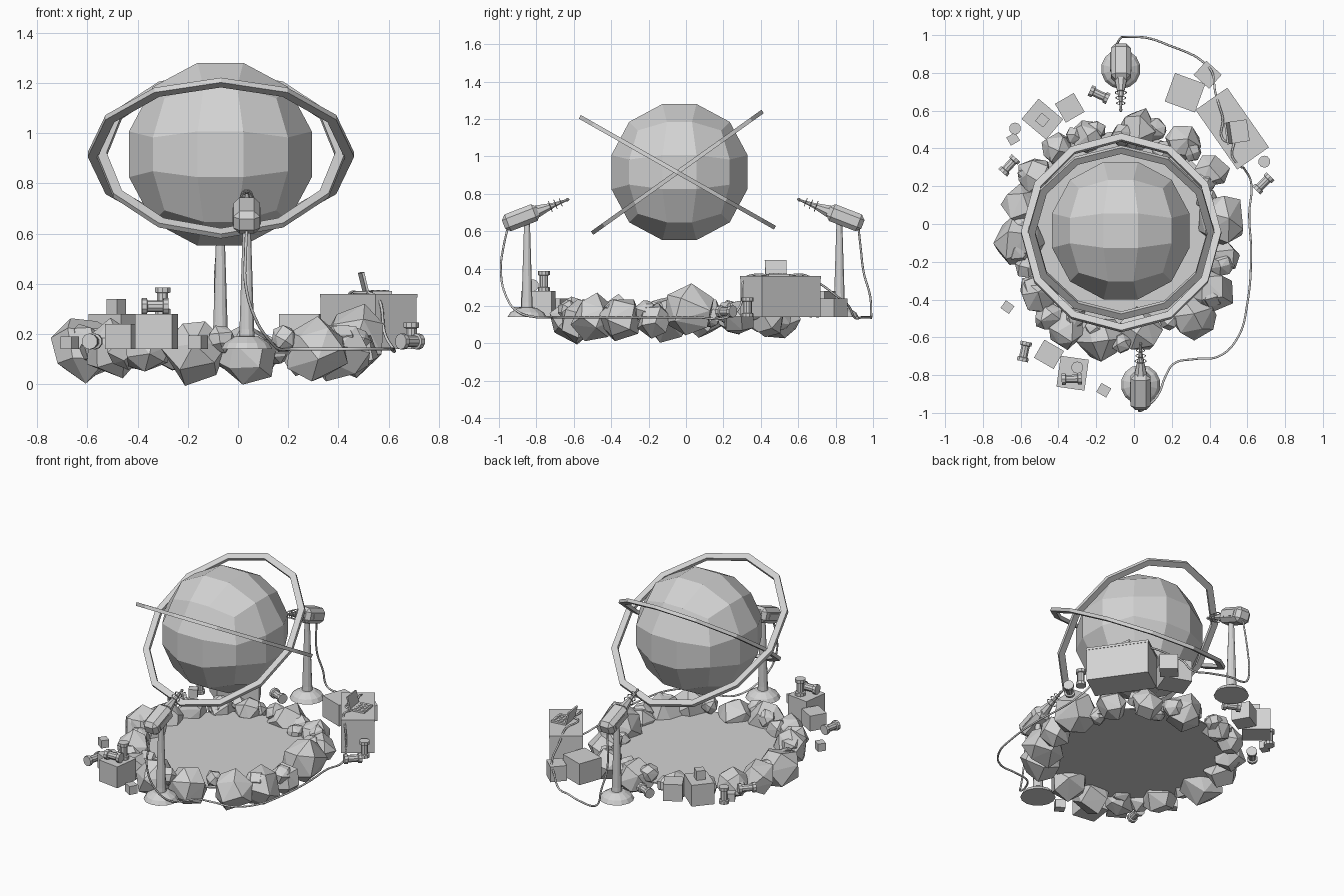
import bpy, bmesh, math, random
from mathutils import Vector, Matrix

if "Cube" in bpy.data.objects:
    bpy.data.objects.remove(bpy.data.objects["Cube"])

random.seed(4)
GROUND = 0.14

grey = bpy.data.materials.new("plain_grey")
grey.diffuse_color = (0.65, 0.65, 0.65, 1)
grey.use_nodes = True
grey.node_tree.nodes["Principled BSDF"].inputs["Base Color"].default_value = grey.diffuse_color


def finish(bm, name, matrix=Matrix()):
    bmesh.ops.remove_doubles(bm, verts=bm.verts, dist=0.0002)
    bmesh.ops.recalc_face_normals(bm, faces=bm.faces)
    me = bpy.data.meshes.new(name)
    bm.to_mesh(me)
    bm.free()
    me.materials.append(grey)
    ob = bpy.data.objects.new(name, me)
    ob.matrix_world = matrix
    bpy.context.collection.objects.link(ob)
    return ob


def place(loc, deg=0):
    return Matrix.Translation(loc) @ Matrix.Rotation(math.radians(deg), 4, 'Z')


def aim(loc, direction):
    return Matrix.Translation(loc) @ Vector(direction).to_track_quat('Z', 'Y').to_matrix().to_4x4()


def lathe(name, profile, sides, matrix):
    """Spin (radius, height) points around local z."""
    bm = bmesh.new()
    a = math.pi / sides
    vs = [bm.verts.new((r * math.cos(a), r * math.sin(a), z)) for r, z in profile]
    es = [bm.edges.new(p) for p in zip(vs, vs[1:])]
    bmesh.ops.spin(bm, geom=vs + es, cent=(0, 0, 0), axis=(0, 0, 1),
                   angle=math.tau, steps=sides)
    return finish(bm, name, matrix)


def box(name, size, matrix, bevel=0):
    bm = bmesh.new()
    bmesh.ops.create_cube(bm, size=1)
    bmesh.ops.scale(bm, vec=size, verts=bm.verts)
    if bevel:
        bmesh.ops.bevel(bm, geom=bm.edges[:], offset=bevel, segments=1, affect='EDGES')
    return finish(bm, name, matrix)


def crate(name, x, y, w, d, h, deg, z=GROUND):
    return box(name, (w, d, h), place((x, y, z + h / 2), deg))


def barrel(x, y, z=GROUND, deg=None):
    """Canister with end flanges; standing unless an angle is given."""
    p = [(0, -.053), (.032, -.053), (.032, -.033), (.023, -.03),
         (.023, .03), (.032, .033), (.032, .053), (0, .053)]
    if deg is None:
        lathe("standing_canister", p, 10, Matrix.Translation((x, y, z + .053)))
    else:
        a = math.radians(deg)
        lathe("lying_canister", p, 10, aim((x, y, z + .031), (math.cos(a), math.sin(a), 0)))


def cable(name, pts):
    cu = bpy.data.curves.new(name, 'CURVE')
    cu.dimensions = '3D'
    cu.bevel_depth = 0.006
    cu.bevel_resolution = 1
    cu.resolution_u = 6
    cu.use_fill_caps = True
    sp = cu.splines.new('BEZIER')
    sp.bezier_points.add(len(pts) - 1)
    for bp, co in zip(sp.bezier_points, pts):
        bp.co = co
        bp.handle_left_type = bp.handle_right_type = 'AUTO'
    cu.materials.append(grey)
    bpy.context.collection.objects.link(bpy.data.objects.new(name, cu))


# Floating globe: cube grid pushed out to a sphere
bm = bmesh.new()
bmesh.ops.create_cube(bm, size=2)
bmesh.ops.subdivide_edges(bm, edges=bm.edges, cuts=2, use_grid_fill=True)
for v in bm.verts:
    v.co = Vector([c if abs(c) > .9 else math.copysign(.25, c) for c in v.co]).normalized() * .386
finish(bm, "globe", Matrix.Translation((-.07, -.035, .916)))


# Two tilted twelve-sided rings
def ring(name, rx, ry, tilt):
    bm = bmesh.new()
    rows = []
    for i in range(12):
        c, s = math.cos(i * math.tau / 12), math.sin(i * math.tau / 12)
        rows.append([bm.verts.new(((rx - k) * c, (ry - k) * s, z))
                     for k, z in ((0, -.011), (0, .011), (.04, .011), (.04, -.011))])
    for i in range(12):
        a, b = rows[i], rows[(i + 1) % 12]
        for j in range(4):
            k = (j + 1) % 4
            bm.faces.new((a[j], b[j], b[k], a[k]))
    finish(bm, name, Matrix.Translation((-.068, -.046, .915))
           @ Matrix.Rotation(math.radians(tilt), 4, 'X'))


ring("outer_ring", .53, .6, -29.6)
ring("inner_ring", .495, .56, 35.5)

# Flat pool floor
lathe("pool_floor", [(0, -.004), (.54, -.004), (.54, .004), (0, .004)], 32,
      Matrix.Translation((-.07, -.05, .125)))


# Rocks around the pool: hulls of jittered points on a ball
def rock(x, y, z, r):
    bm = bmesh.new()
    n = random.randint(13, 18)
    turn = random.uniform(0, 6)
    for i in range(n):
        h = 1 - 2 * (i + .5) / n
        a = i * 2.39996 + turn + random.uniform(-.25, .25)
        w = math.sqrt(1 - h * h)
        bm.verts.new(Vector((w * math.cos(a), w * math.sin(a), h)) * r * random.uniform(.9, 1.1))
    bmesh.ops.convex_hull(bm, input=bm.verts)
    spin = Matrix.Rotation(random.uniform(0, 3), 4, Vector((1, random.random(), .3)))
    finish(bm, "rock", Matrix.Translation((x, y, z)) @ spin)


for spot in [(.02, .49, .13, .12), (-.25, .46, .14, .09), (.26, .43, .13, .1),
             (.4, .28, .14, .1), (.46, .02, .175, .14), (.47, -.17, .13, .1),
             (.41, -.35, .13, .125), (.31, -.49, .13, .13), (.03, -.57, .12, .125),
             (-.17, -.6, .13, .13), (-.36, -.56, .14, .1), (-.5, -.37, .14, .115),
             (-.61, -.09, .14, .135), (-.59, .1, .14, .11), (-.52, .26, .14, .1),
             (-.41, .4, .14, .085)]:
    rock(*spot)
for i in range(26):
    a = (i + random.uniform(.2, .8)) / 26 * math.tau
    d = random.uniform(.49, .59)
    rock(-.07 + d * math.cos(a), -.05 + d * math.sin(a),
         random.uniform(.13, .18), random.uniform(.05, .08))


# Emitter stands, facing the globe from front and back
def emitter(x, y, face):
    lathe("stand_foot", [(0, 0), (.105, 0), (.09, .025), (.05, .05), (0, .055)], 14,
          Matrix.Translation((x, y, GROUND)))
    lathe("stand_post", [(.034, 0), (.03, .05), (.016, .48), (0, .48)], 12,
          Matrix.Translation((x, y, GROUND + .03)))
    m = aim((x, y - .025 * face, .675), (0, face * .93, .36))
    box("emitter_body", (.106, .096, .2), m @ Matrix.Translation((0, 0, -.008)), .024)
    lathe("emitter_nozzle", [(.036, .085), (.03, .11), (.014, .18), (.006, .25), (.01, .257),
                             (.006, .267), (0, .27)], 8, m)
    for t, r in ((.16, .03), (.19, .026), (.22, .022)):
        lathe("nozzle_coil", [(r, t - .002), (r + .003, t), (r, t + .002),
                              (r - .003, t), (r, t - .002)], 12, m)
    for s in (-1, 1):
        box("emitter_side_panel", (.006, .034, .1),
            m @ Matrix.Translation((s * .053, 0, -.015)))


emitter(.035, -.85, 1)
emitter(-.07, .82, -1)

# Cables from the emitters to the big crate
g = GROUND
cable("front_cable", [(.035, -.95, .63), (.03, -.975, .52), (.03, -.99, .4), (.07, -.965, .26),
                      (.13, -.9, .17), (.17, -.8, g), (.21, -.74, g), (.32, -.715, g),
                      (.45, -.7, g), (.55, -.6, g), (.6, -.42, g), (.62, -.15, g),
                      (.61, .05, g), (.62, .22, g), (.585, .29, .2), (.56, .31, .34),
                      (.52, .36, .366), (.53, .43, .366)])
cable("back_cable", [(-.07, .92, .64), (-.085, .935, .5), (-.09, .95, .38), (-.07, .985, .25),
                     (-.05, .99, .16), (-.02, .99, g), (.07, .985, g), (.2, .94, g),
                     (.3, .9, g), (.35, .87, .2), (.41, .81, .25), (.43, .7, .33),
                     (.45, .63, .366), (.47, .56, .366), (.47, .45, .366), (.52, .43, .366)])

# Large crate with lid and folding computer
crate("large_crate", .52, .505, .38, .2, .205, -55)
crate("large_crate_lid", .52, .505, .385, .205, .015, -55, GROUND + .205)
crate("computer_base", .555, .49, .1, .115, .012, 8, .36)
for i in range(3):
    for j in range(4):
        box("computer_key", (.014, .014, .004), place((.555, .49, .373), 8)
            @ Matrix.Translation((i * .024 - .015, j * .024 - .036, 0)))
box("computer_screen", (.01, .115, .085), place((.5, .48, .404), 8)
    @ Matrix.Rotation(math.radians(-14), 4, 'Y'))

# Smaller crates: x, y, width, depth, height, angle, base height
for spec in [(.27, .695, .17, .16, .14, -20), (.39, .79, .11, .1, .1, -42),
             (-.34, .615, .115, .115, .11, 30), (-.485, .555, .17, .14, .14, -40),
             (-.485, .55, .055, .055, .06, -40, .28), (-.64, .45, .055, .05, .05, 30),
             (-.67, -.44, .055, .05, .05, -35), (-.45, -.69, .12, .11, .1, -30),
             (-.325, -.79, .15, .165, .14, -8), (-.16, -.88, .06, .055, .055, -30)]:
    crate("crate", *spec)

# Canisters
for spec in [(-.63, .505), (.69, .33), (-.3, -.76, .28), (-.33, -.82, .28, 2),
             (-.66, .31, GROUND, 48), (-.185, .685, GROUND, -25),
             (-.58, -.675, GROUND, 78), (.685, .215, GROUND, 45)]:
    barrel(*spec)
